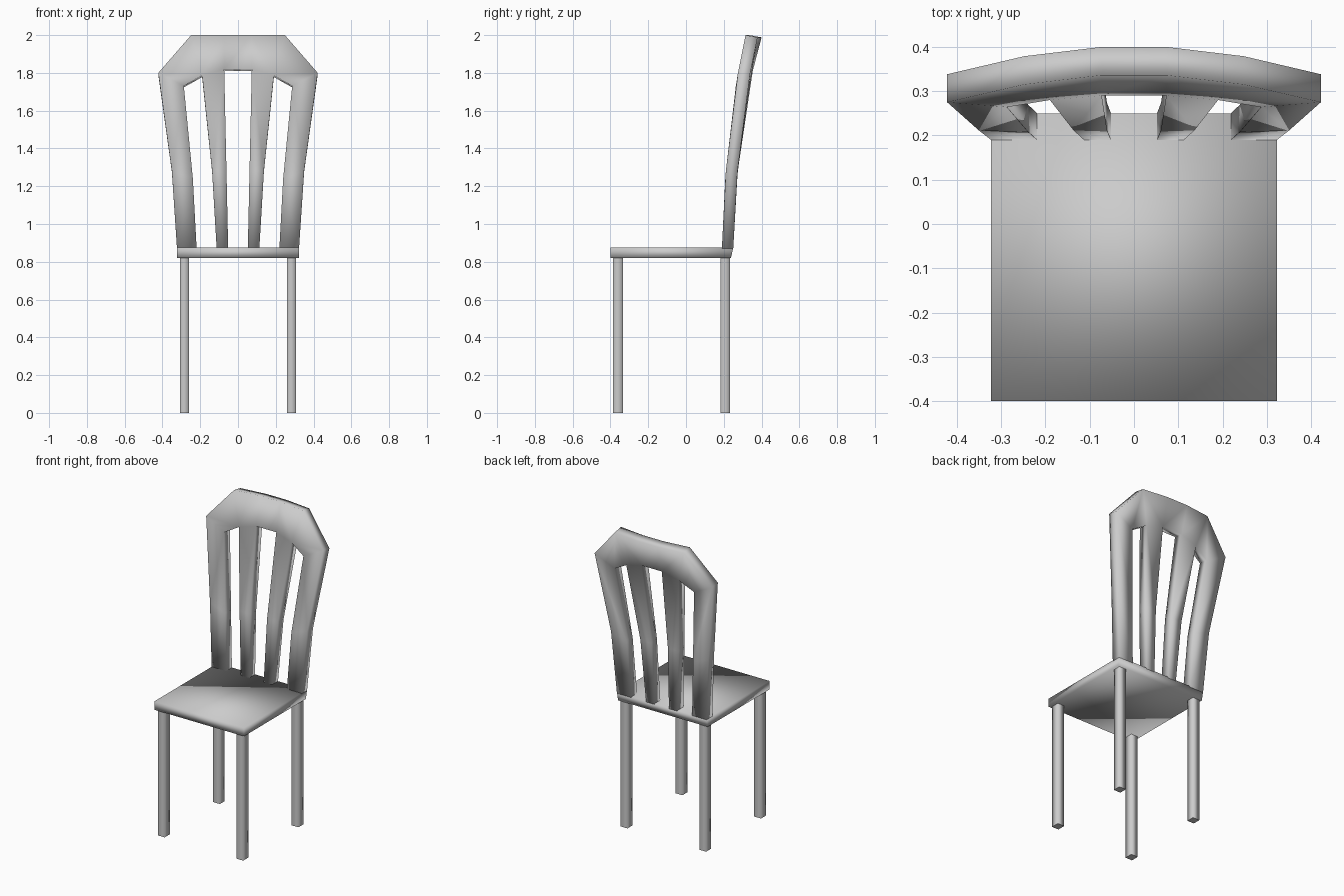
import bpy
import bmesh

if "Cube" in bpy.data.objects:
    bpy.data.objects.remove(bpy.data.objects["Cube"])


def finish(name, bm):
    bmesh.ops.recalc_face_normals(bm, faces=bm.faces[:])
    for f in bm.faces:
        f.smooth = True
    mesh = bpy.data.meshes.new(name)
    bm.to_mesh(mesh)
    bm.free()
    ob = bpy.data.objects.new(name, mesh)
    bpy.context.collection.objects.link(ob)
    return ob


def box(name, x, y, z, back_taper=0.0):
    bm = bmesh.new()
    bmesh.ops.create_cube(bm, size=1)
    for v in bm.verts:
        rear_bottom = v.co.y > 0 and v.co.z < 0
        v.co = [r[0] if c < 0 else r[1] for c, r in zip(v.co, (x, y, z))]
        if rear_bottom:
            v.co.y -= back_taper
    return bm


# Seat slab, slightly undercut at the rear
finish("seat", box("seat", (-0.323, 0.323), (-0.4, 0.25), (0.82, 0.875), 0.012))

# Four square legs with crisp end caps
for side, sx in (("left", -1), ("right", 1)):
    x = sorted((sx * 0.259, sx * 0.308))
    for place, y in (("front", (-0.386, -0.333)), ("rear", (0.183, 0.233))):
        bm = box("leg", x, y, (0, 0.825))
        bm.normal_update()
        for f in bm.faces:
            if abs(f.normal.z) > 0.9:
                for e in f.edges:
                    e.smooth = False
        finish(place + "_leg_" + side, bm)

# Backrest: right half of its front face, as (x, y, z)
P = {
    "post_out0": (0.323, 0.19, 0.87), "post_in0": (0.219, 0.19, 0.87),
    "post_out1": (0.35, 0.211, 1.28), "post_in1": (0.239, 0.208, 1.24),
    "post_out2": (0.422, 0.275, 1.80), "post_in2": (0.287, 0.264, 1.732),
    "slat_out0": (0.113, 0.19, 0.87), "slat_in0": (0.052, 0.19, 0.87),
    "slat_out1": (0.137, 0.212, 1.28), "slat_in1": (0.061, 0.212, 1.28),
    "slat_out2": (0.19, 0.28, 1.787), "slat_in2": (0.073, 0.29, 1.82),
    "top_out": (0.248, 0.315, 2.0), "top_in": (0.073, 0.336, 2.0),
}
QUADS = [(a + "_out%d" % i, a + "_in%d" % i, a + "_in%d" % (i + 1), a + "_out%d" % (i + 1))
         for a in ("post", "slat") for i in (0, 1)]
QUADS += [("post_out2", "post_in2", "slat_out2", "top_out"),
          ("slat_out2", "slat_in2", "top_in", "top_out")]

bm = bmesh.new()
front, back = {}, {}
for key, (x, y, z) in P.items():
    for s in (-1, 1):
        lean = (z - 0.87) / 1.13
        front[key, s] = bm.verts.new((s * x, y, z))
        back[key, s] = bm.verts.new((s * x, y + 0.06 + 0.004 * lean, z - 0.012 * lean))

faces = [[(k, s) for k in q] for q in QUADS for s in (-1, 1)]
faces.append([("slat_in2", -1), ("slat_in2", 1), ("top_in", 1), ("top_in", -1)])
count = {}
for f in faces:
    bm.faces.new([front[k] for k in f])
    bm.faces.new([back[k] for k in reversed(f)])
    for a, b in zip(f, f[1:] + f[:1]):
        count.setdefault(frozenset((a, b)), []).append((a, b))
# Side walls around the outline and slots
for pairs in count.values():
    if len(pairs) == 1:
        a, b = pairs[0]
        bm.faces.new((front[a], front[b], back[b], back[a]))
finish("backrest", bm)
